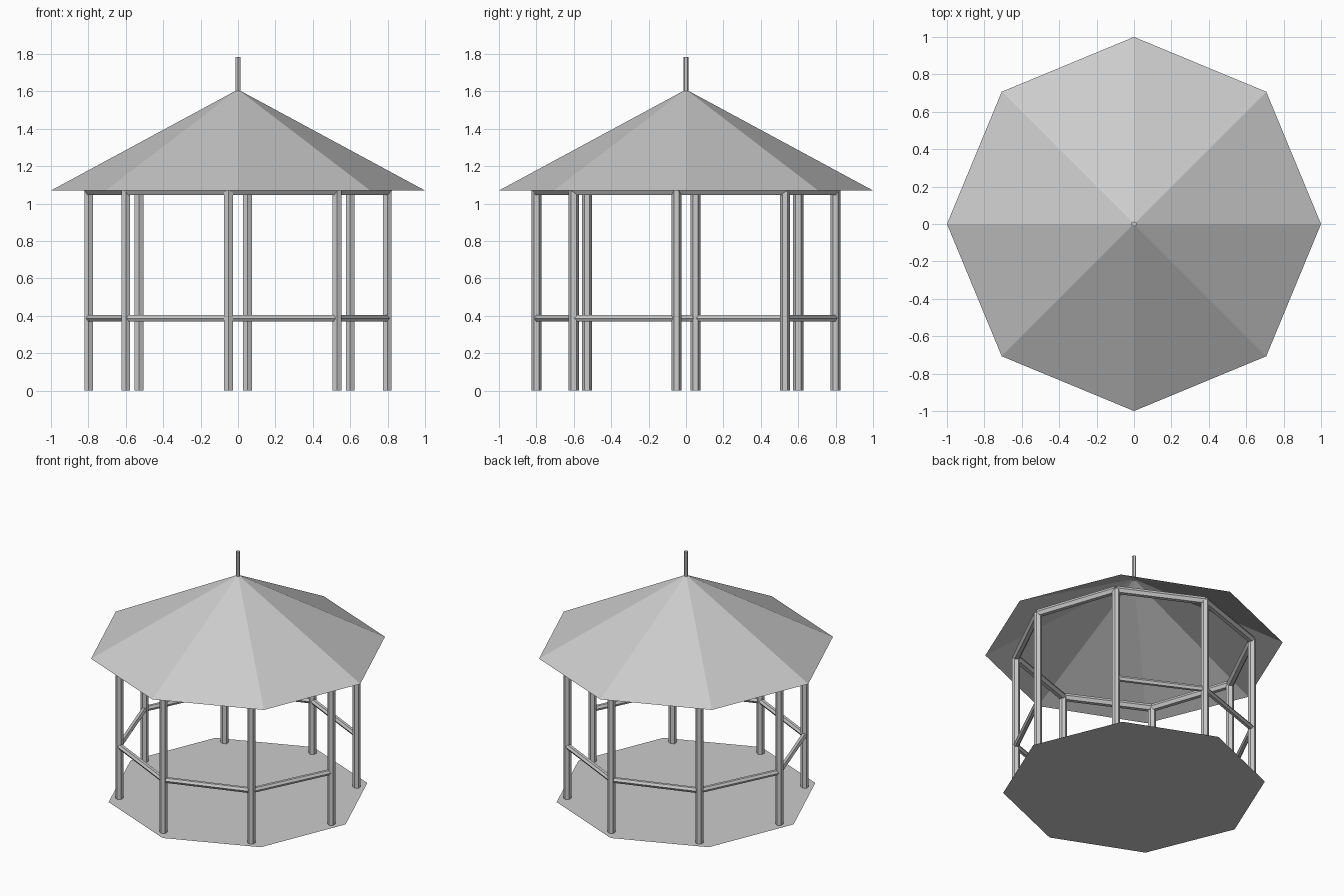
import bpy
from math import cos, sin, radians
from mathutils import Vector, Matrix

cube = bpy.data.objects.get("Cube")
if cube:
    bpy.data.objects.remove(cube)

SIDES = 8
POST_RING = 0.80
TURN = radians(-3.6)      # posts are turned slightly against the roof
EAVES, PEAK = 1.07, 1.61

grey = bpy.data.materials.new("light_grey")
grey.use_nodes = True
grey.diffuse_color = (0.6, 0.6, 0.6, 1)
grey.node_tree.nodes["Principled BSDF"].inputs["Base Color"].default_value = grey.diffuse_color


def finish(name):
    obj = bpy.context.object
    obj.name = name
    obj.data.materials.append(grey)
    return obj


def bar(name, start, end, radius):
    """Six-sided bar between two points."""
    axis = end - start
    bpy.ops.mesh.primitive_cylinder_add(vertices=6, radius=radius, depth=axis.length)
    obj = finish(name)
    if abs(axis.normalized().z) < 0.9:
        # Level bar: one edge points outward, flat faces above and below
        z = axis.normalized()
        x = Vector((0, 0, 1))
        y = z.cross(x)
        turn = Matrix((x, y, z)).transposed().to_4x4()
    else:
        turn = Matrix.Identity(4)
    obj.data.transform(Matrix.Translation((start + end) / 2) @ turn)
    return obj


def corner(i, z):
    a = TURN + radians(360 / SIDES) * i
    return Vector((POST_RING * cos(a), POST_RING * sin(a), z))


# Floor sheet
bpy.ops.mesh.primitive_circle_add(vertices=SIDES, radius=0.88, fill_type='NGON')
finish("floor")

# Open pyramid roof
bpy.ops.mesh.primitive_cone_add(vertices=SIDES, radius1=1, radius2=0, depth=PEAK - EAVES,
                                end_fill_type='NOTHING', location=(0, 0, (EAVES + PEAK) / 2))
finish("roof")

# Finial
bar("finial", Vector((0, 0, PEAK - 0.01)), Vector((0, 0, 1.785)), 0.014)

# Posts, top beams and hand rails; the first bay is left open as the entrance
for i in range(SIDES):
    bar(f"post_{i + 1}", corner(i, 0.001), corner(i, EAVES), 0.027)
    bar(f"top_beam_{i + 1}", corner(i, EAVES), corner(i + 1, EAVES), 0.027)
    if i > 0:
        bar(f"hand_rail_{i + 1}", corner(i, 0.387), corner(i + 1, 0.387), 0.02)
